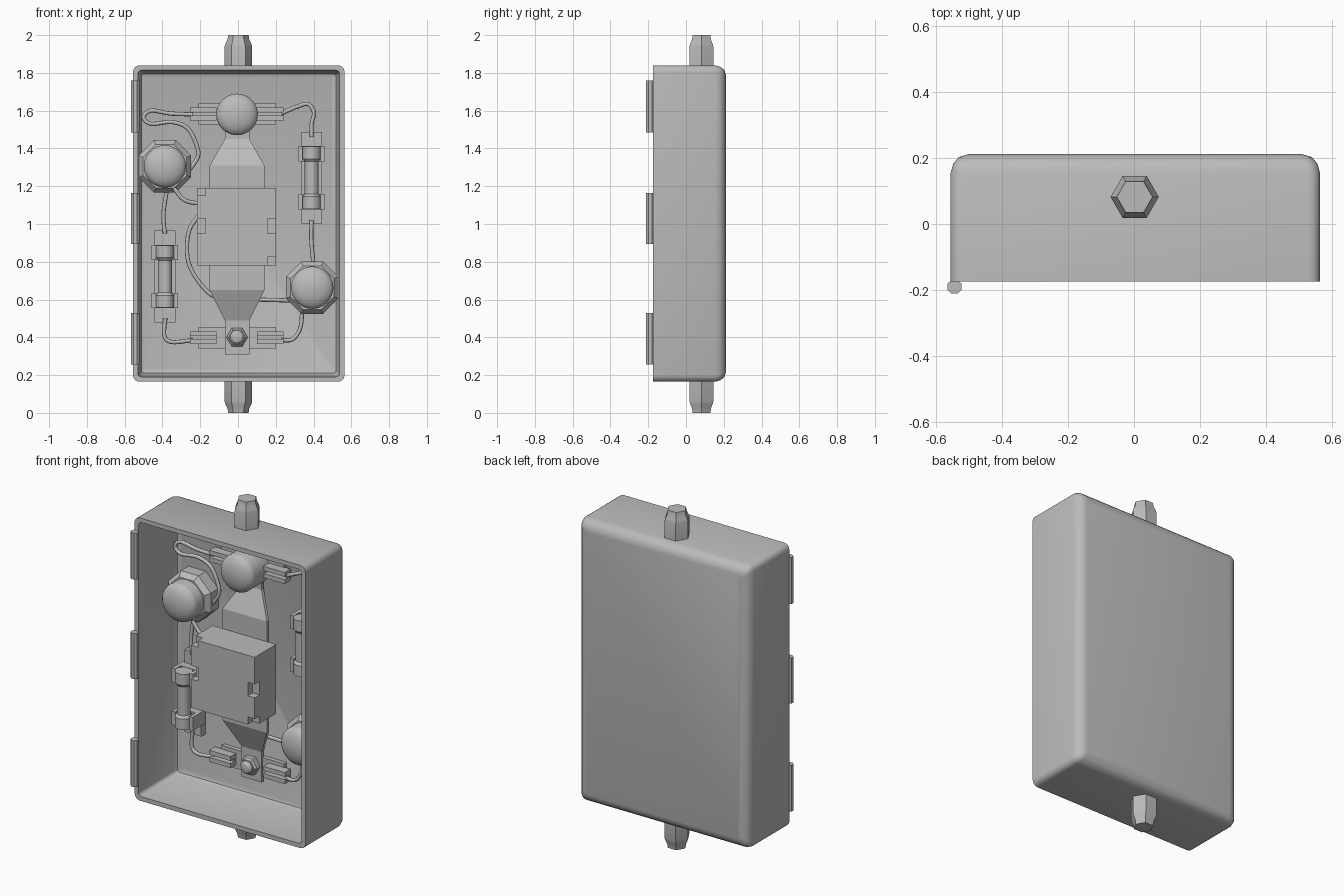
import bpy, bmesh, math
from mathutils import Vector

if "Cube" in bpy.data.objects:
    bpy.data.objects.remove(bpy.data.objects["Cube"])

grey = bpy.data.materials.new("plain grey")
grey.diffuse_color = (0.5, 0.5, 0.5, 1)
grey.use_nodes = True
grey.node_tree.nodes["Principled BSDF"].inputs["Base Color"].default_value = grey.diffuse_color


def finish(ob, smooth):
    ob.data.materials.append(grey)
    bpy.ops.object.select_all(action='DESELECT')
    ob.select_set(True)
    bpy.context.view_layer.objects.active = ob
    if smooth:
        bpy.ops.object.shade_smooth_by_angle(angle=math.radians(smooth))
    return ob


def loft(name, loops, smooth=0):
    """Skin equal-length point loops and cap both ends."""
    bm = bmesh.new()
    rings = [[bm.verts.new(p) for p in lp] for lp in loops]
    n = len(rings[0])
    for a, b in zip(rings, rings[1:]):
        for i in range(n):
            j = (i + 1) % n
            bm.faces.new((a[i], a[j], b[j], b[i]))
    bm.faces.new(rings[0])
    bm.faces.new(rings[-1])
    bmesh.ops.recalc_face_normals(bm, faces=bm.faces)
    me = bpy.data.meshes.new(name)
    bm.to_mesh(me)
    bm.free()
    ob = bpy.data.objects.new(name, me)
    bpy.context.collection.objects.link(ob)
    return finish(ob, smooth)


def box(name, x0, x1, y0, y1, z0, z1):
    return loft(name, [[(x0, y0, z), (x1, y0, z), (x1, y1, z), (x0, y1, z)] for z in (z0, z1)])


def turned(name, profile, axis, x, y, z, sides=24, turn=0.0, smooth=30):
    """Lathe (radius, position) pairs along axis 'y' or 'z'."""
    loops = []
    for r, t in profile:
        lp = []
        for i in range(sides):
            a = turn + math.tau * i / sides
            c, s = r * math.cos(a), r * math.sin(a)
            lp.append((x + c, t, z + s) if axis == 'y' else (x + c, y + s, t))
        loops.append(lp)
    return loft(name, loops, smooth)


def round_rect(inset, y, r):
    """Rounded rectangle of the case outline, shrunk by inset."""
    hx, hz, pts = 0.56 - inset, 0.8375 - inset, []
    for q, (sx, sz) in enumerate(((1, 1), (-1, 1), (-1, -1), (1, -1))):
        for k in range(5):
            a = math.pi / 2 * (q + k / 4)
            pts.append((0.004 + sx * (hx - r) + r * math.cos(a), y,
                        1.0025 + sz * (hz - r) + r * math.sin(a)))
    return pts


# Open-fronted case: inner floor, inner walls, rim, outer walls, rounded back
loft("case", [round_rect(i, y, r) for i, y, r in (
    (0.062, 0.17, 0.012), (0.045, 0.163, 0.015), (0.036, 0.14, 0.02), (0.026, -0.174, 0.02),
    (0, -0.174, 0.035), (0, 0.155, 0.035), (0.008, 0.183, 0.032),
    (0.025, 0.203, 0.028), (0.055, 0.212, 0.02))], 40)

# Hinge barrels
for z0, z1 in ((0.255, 0.53), (0.895, 1.165), (1.485, 1.76)):
    turned("hinge_barrel", [(0.023, z0), (0.023, z1)], 'z', -0.544, -0.19, 0, 8, math.pi / 8)

# Hexagonal cable glands, top and bottom
gland = [(0.073, 0.19), (0.073, 0.06), (0.068, 0.045), (0.058, 0.025), (0.054, 0.0)]
turned("bottom_gland", gland, 'z', 0.002, 0.082, 0, 6, 0, 25)
turned("top_gland", [(r, 2 - t) for r, t in gland], 'z', 0.002, 0.082, 0, 6, 0, 25)

# Bent metal strap
strap = [(1.65, 0.065, 0.135), (1.45, 0.065, 0.135), (1.31, 0.145, 0.07), (0.65, 0.145, 0.07),
         (0.49, 0.065, 0.135), (0.31, 0.065, 0.135)]
loft("strap", [[(-0.005 - w, y, z), (-0.005 + w, y, z), (-0.005 + w, y + 0.02, z),
                (-0.005 - w, y + 0.02, z)] for z, w, y in strap])

# Central block with notched edges
block = box("central_block", -0.217, 0.2, -0.13, 0.072, 0.78, 1.19)
for x0, x1, z0, z1 in ((-0.3, -0.172, 1.15, 1.25), (-0.3, -0.172, 0.95, 1.03),
                       (0.155, 0.3, 0.95, 1.03), (0.155, 0.3, 0.7, 0.825)):
    cutter = box("notch_cutter", x0, x1, -0.2, -0.085, z0, z1)
    cutter.hide_render = True
    cutter.hide_set(True)
    cut = block.modifiers.new("notch", 'BOOLEAN')
    cut.operation, cut.solver, cut.object = 'DIFFERENCE', 'EXACT', cutter


# Domed knobs: cylinder with a shallow rounded front
def knob(name, x, z, r, back, front):
    dome = [(r * math.cos(a), front - 0.05 * math.sin(a))
            for a in (math.radians(d) for d in (0, 15, 30, 45, 60, 75, 87))]
    turned(name, [(r, back)] + dome, 'y', x, 0, z, 32)


knob("top_knob", -0.005, 1.58, 0.11, 0.15, 0.01)
for x, z in ((-0.387, 1.305), (0.393, 0.663)):
    knob("side_knob", x, z, 0.112, 0.15, 0.01)
    turned("knob_base", [(0.15, 0.172), (0.15, 0.10), (0.125, 0.07)], 'y', x, 0, z, 8, math.pi / 8, 0)

# Hex bolt holding the strap
turned("bolt_head", [(0.056, 0.14), (0.056, 0.105), (0.045, 0.095)], 'y', -0.005, 0, 0.4, 6, 0, 0)
turned("bolt_tip", [(0.038, 0.1), (0.038, 0.085), (0.025, 0.072), (0.005, 0.068)], 'y', -0.005, 0, 0.4, 16)

# Terminal plates with paired wire clips
for z in (0.398, 1.583):
    box("terminal_plate", -0.21, 0.2, 0.145, 0.172, z - 0.056, z + 0.056)
    for x in (-0.185, 0.17):
        box("clip_base", x - 0.07, x + 0.07, 0.13, 0.15, z - 0.034, z + 0.034)
        for s in (-1, 1):
            turned_z = z + s * 0.021
            box("clip_jaw", x - 0.07, x + 0.07, 0.095, 0.135, turned_z - 0.013, turned_z + 0.013)

# Fuses with holders
for x, z in ((0.39, 1.245), (-0.387, 0.722)):
    box("fuse_plate", x - 0.055, x + 0.055, 0.13, 0.172, z - 0.243, z + 0.243)
    turned("fuse", [(0.048, z - 0.165), (0.048, z - 0.1), (0.037, z - 0.085), (0.037, z + 0.085),
                    (0.048, z + 0.1), (0.048, z + 0.165)], 'z', x, 0.045, 0, 20)
    for s in (-1, 1):
        zc = z + s * 0.127
        box("holder_base", x - 0.055, x + 0.055, 0.085, 0.14, zc - 0.04, zc + 0.04)
        for t in (-1, 1):
            xc = x + t * 0.059
            box("holder_jaw", xc - 0.011, xc + 0.011, 0.03, 0.15, zc - 0.04, zc + 0.04)


# Wires: smooth tubes through (x, z) points at a constant depth
def wire(points, y=0.125):
    p = [Vector((a, y, b)) for a, b in points]
    p = [2 * p[0] - p[1]] + p + [2 * p[-1] - p[-2]]
    path = []
    for a, b, c, d in zip(p, p[1:], p[2:], p[3:]):
        for k in range(6):
            t = k / 6
            path.append(0.5 * (2 * b + (c - a) * t + (2 * a - 5 * b + 4 * c - d) * t * t
                               + (3 * b - a - 3 * c + d) * t ** 3))
    path.append(p[-2])
    loops, out = [], Vector((0, 1, 0))
    for i, q in enumerate(path):
        d = (path[min(i + 1, len(path) - 1)] - path[max(i - 1, 0)]).normalized()
        side = d.cross(out)
        loops.append([q + 0.011 * (side * math.cos(a) + out * math.sin(a))
                      for a in (math.tau * j / 8 for j in range(8))])
    loft("wire", loops, 60)


wire([(-0.24, 1.58), (-0.36, 1.585), (-0.46, 1.6), (-0.5, 1.565), (-0.46, 1.53), (-0.35, 1.54),
      (-0.265, 1.505), (-0.217, 1.41), (-0.215, 1.35), (-0.27, 1.27)])
wire([(0.23, 1.585), (0.31, 1.62), (0.37, 1.635), (0.402, 1.59), (0.39, 1.53), (0.39, 1.46)])
wire([(0.39, 1.02), (0.388, 0.92), (0.4, 0.78)])
wire([(0.34, 0.54), (0.33, 0.45), (0.29, 0.39), (0.23, 0.385)])
wire([(-0.24, 0.385), (-0.35, 0.375), (-0.39, 0.41), (-0.385, 0.5)])
wire([(-0.387, 0.95), (-0.395, 1.05), (-0.375, 1.19)])
wire([(-0.34, 1.19), (-0.28, 1.125), (-0.18, 1.105)], 0.06)
wire([(-0.18, 1.08), (-0.26, 0.96), (-0.26, 0.79), (-0.17, 0.65), (-0.08, 0.605), (0.1, 0.6),
      (0.28, 0.595)])
